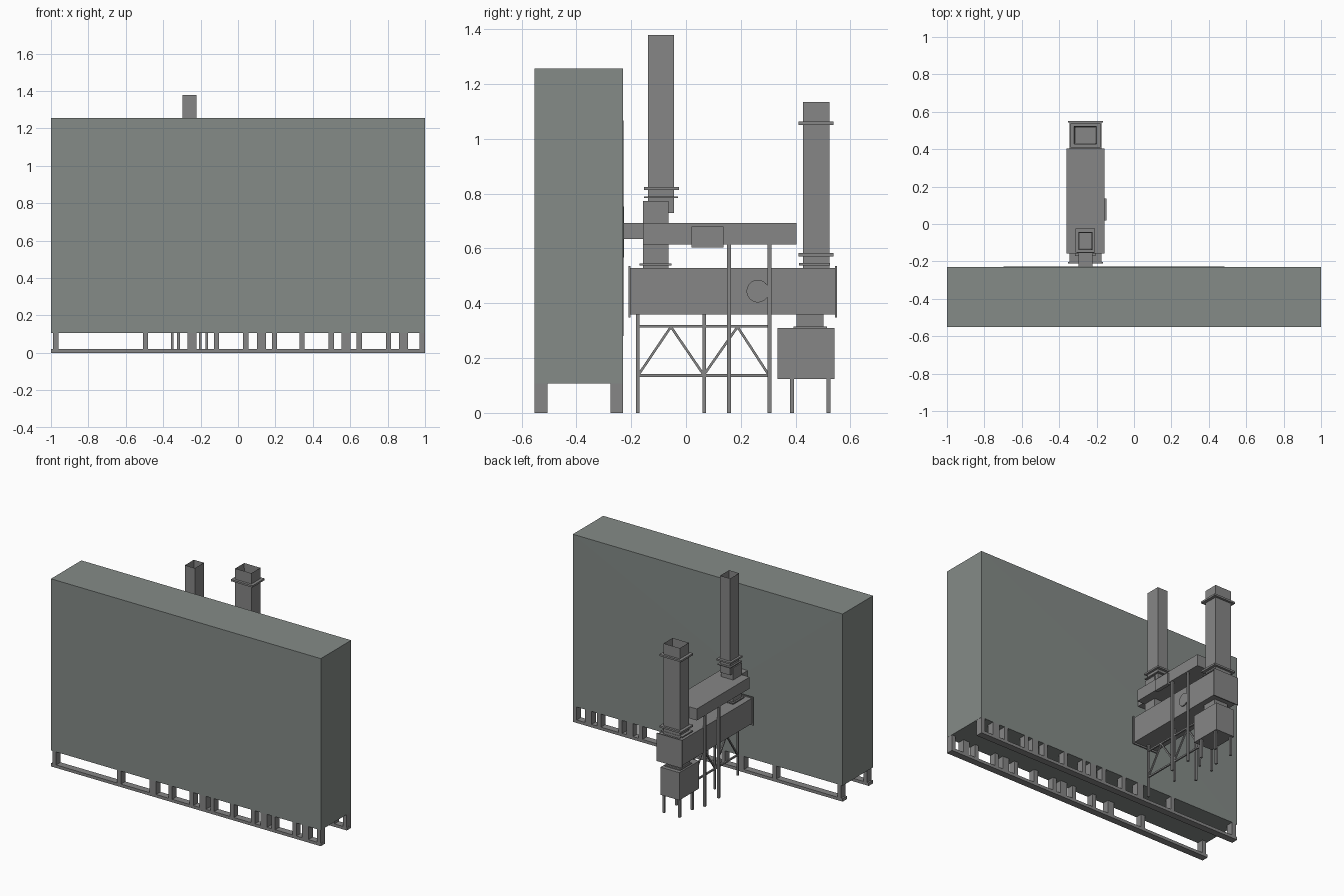
import bpy, bmesh, math
from mathutils import Vector

if "Cube" in bpy.data.objects:
    bpy.data.objects.remove(bpy.data.objects["Cube"])

CX = -0.26  # centre line of the exhaust plant


def paint(name, rgb):
    mat = bpy.data.materials.new(name)
    mat.diffuse_color = (*rgb, 1)
    mat.use_nodes = True
    mat.node_tree.nodes["Principled BSDF"].inputs["Base Color"].default_value = mat.diffuse_color
    return mat


GREY = paint("steel_grey", (0.238, 0.238, 0.238))
HOUSING = paint("housing_grey_green", (0.232, 0.258, 0.245))


def finish(name, bm, mat=GREY):
    bmesh.ops.recalc_face_normals(bm, faces=bm.faces)
    me = bpy.data.meshes.new(name)
    bm.to_mesh(me)
    bm.free()
    me.materials.append(mat)
    ob = bpy.data.objects.new(name, me)
    bpy.context.collection.objects.link(ob)
    return ob


def add_box(bm, x, y, z):
    for v in bmesh.ops.create_cube(bm, size=1)["verts"]:
        for i, (a, b) in enumerate((x, y, z)):
            v.co[i] = a if v.co[i] < 0 else b


def box(name, x, y, z):
    bm = bmesh.new()
    add_box(bm, x, y, z)
    return finish(name, bm)


def mid(half):
    return (CX - half, CX + half)


def tube(name, x, y, z, wall=0.009, depth=0.54):
    # square stack with an open bore at the top
    bm = bmesh.new()
    add_box(bm, x, y, z)
    bm.normal_update()
    top = max(bm.faces, key=lambda f: f.calc_center_median().z)
    bmesh.ops.inset_region(bm, faces=[top], thickness=wall)
    for v in top.verts:
        v.co.z -= depth
    return finish(name, bm)


def ring(name, x, y, hx, hy, z):
    # flat collar around a stack, open in the middle
    bm = bmesh.new()
    add_box(bm, x, (y[0], hy[0]), z)
    add_box(bm, x, (hy[1], y[1]), z)
    add_box(bm, (x[0], hx[0]), hy, z)
    add_box(bm, (hx[1], x[1]), hy, z)
    return finish(name, bm)


def beam(name, a, b, w=0.009):
    # square bar between two points in the (y, z) plane
    d = Vector((0, b[0] - a[0], b[1] - a[1]))
    h = d.length / 2
    ob = box(name, (-w / 2, w / 2), (-h, h), (-w / 2, w / 2))
    ob.location = (CX, (a[0] + b[0]) / 2, (a[1] + b[1]) / 2)
    ob.rotation_euler.x = math.atan2(d.z, d.y)
    return ob


# large housing, back face drawn very slightly out to the duct inlet
bm = bmesh.new()
add_box(bm, (-1, 1), (-0.552, -0.23), (0.107, 1.257))
back = max(bm.faces, key=lambda f: f.calc_center_median().y)
poke = bmesh.ops.poke(bm, faces=[back])
poke["verts"][0].co = (CX, -0.2265, 0.655)
finish("main_housing", bm, HOUSING)

# base rails and short posts under the housing
narrow = [-0.975, -0.495, -0.115, 0.042, 0.195, 0.342, 0.498, 0.648, 0.805, 0.985]
wide = [-0.245, 0.125, 0.578, 0.885]
for side, y in (("front", (-0.552, -0.506)), ("back", (-0.276, -0.23))):
    box(side + "_base_rail", (-1, 1), y, (0, 0.02))
    bm = bmesh.new()
    for xs, h in ((narrow, 0.014), (wide, 0.024)):
        for x in xs:
            add_box(bm, (x - h, x + h), y, (0.02, 0.107))
    finish(side + "_base_posts", bm)

# lower chamber with end plates and a round hatch
box("lower_chamber", mid(0.086), (-0.205, 0.545), (0.358, 0.528))
box("chamber_end_plate_front", mid(0.094), (-0.21, -0.203), (0.348, 0.535))
box("chamber_end_plate_back", mid(0.094), (0.543, 0.55), (0.348, 0.535))
bm = bmesh.new()
bmesh.ops.create_cone(bm, cap_ends=True, segments=32, radius1=0.041, radius2=0.041, depth=0.012)
hatch = finish("round_hatch", bm)
hatch.rotation_euler.y = math.pi / 2
hatch.location = (CX + 0.088, 0.262, 0.444)

# upper duct, its neck into the housing and side box
box("upper_duct", mid(0.102), (-0.157, 0.403), (0.615, 0.692))
box("duct_neck", mid(0.038), (-0.232, -0.15), (0.634, 0.692))
box("duct_side_box", (-0.17, -0.146), (0.02, 0.137), (0.603, 0.679))

# front stack: riser through the duct, offset upper stack, flanges
box("front_stack_riser", mid(0.045), (-0.156, -0.064), (0.528, 0.773))
tube("front_stack", mid(0.037), (-0.138, -0.043), (0.73, 1.378))
box("front_stack_flange_low", mid(0.055), (-0.17, -0.052), (0.537, 0.545))
box("front_stack_flange_mid", mid(0.048), (-0.153, -0.029), (0.783, 0.789))
box("front_stack_flange_top", mid(0.052), (-0.153, -0.025), (0.813, 0.824))

# back stack with flanges
hx, hy = mid(0.06), (0.427, 0.523)
tube("back_stack", hx, hy, (0.528, 1.134))
for tag, z, h, y in (("low", 0.538, 0.008, (0.412, 0.525)),
                     ("mid", 0.571, 0.012, (0.41, 0.538)),
                     ("top", 1.05, 0.012, (0.41, 0.538))):
    ring("back_stack_flange_" + tag, mid(0.08), y, hx, hy, (z, z + h))

# hopper below the back end, with neck and legs
box("hopper", mid(0.07), (0.333, 0.541), (0.124, 0.309))
box("hopper_neck", mid(0.05), (0.403, 0.502), (0.309, 0.36))
box("hopper_neck_flange", mid(0.058), (0.393, 0.515), (0.309, 0.316))
bm = bmesh.new()
for sx in (-1, 1):
    for y in (0.387, 0.52):
        x = CX + sx * 0.058
        add_box(bm, (x - 0.007, x + 0.007), (y - 0.007, y + 0.007), (0, 0.125))
finish("hopper_legs", bm)

# tall posts either side of the chamber that carry the upper duct
bm = bmesh.new()
for sx in (-1, 1):
    for y in (0.157, 0.304):
        x = CX + sx * 0.092
        add_box(bm, (x - 0.007, x + 0.007), (y - 0.007, y + 0.007), (0, 0.616))
finish("duct_posts", bm)

# braced trestle below the chamber
for i, y in enumerate((-0.176, 0.067, 0.303)):
    box("trestle_leg_%d" % (i + 1), mid(0.006), (y - 0.006, y + 0.006), (0, 0.36))
for i, z in enumerate((0.136, 0.316)):
    beam("trestle_bar_%d" % (i + 1), (-0.18, z), (0.309, z), 0.01)
zig = [(-0.174, 0.138), (-0.055, 0.314), (0.065, 0.138), (0.188, 0.314), (0.302, 0.138)]
for i in range(4):
    beam("trestle_brace_%d" % (i + 1), zig[i], zig[i + 1])
